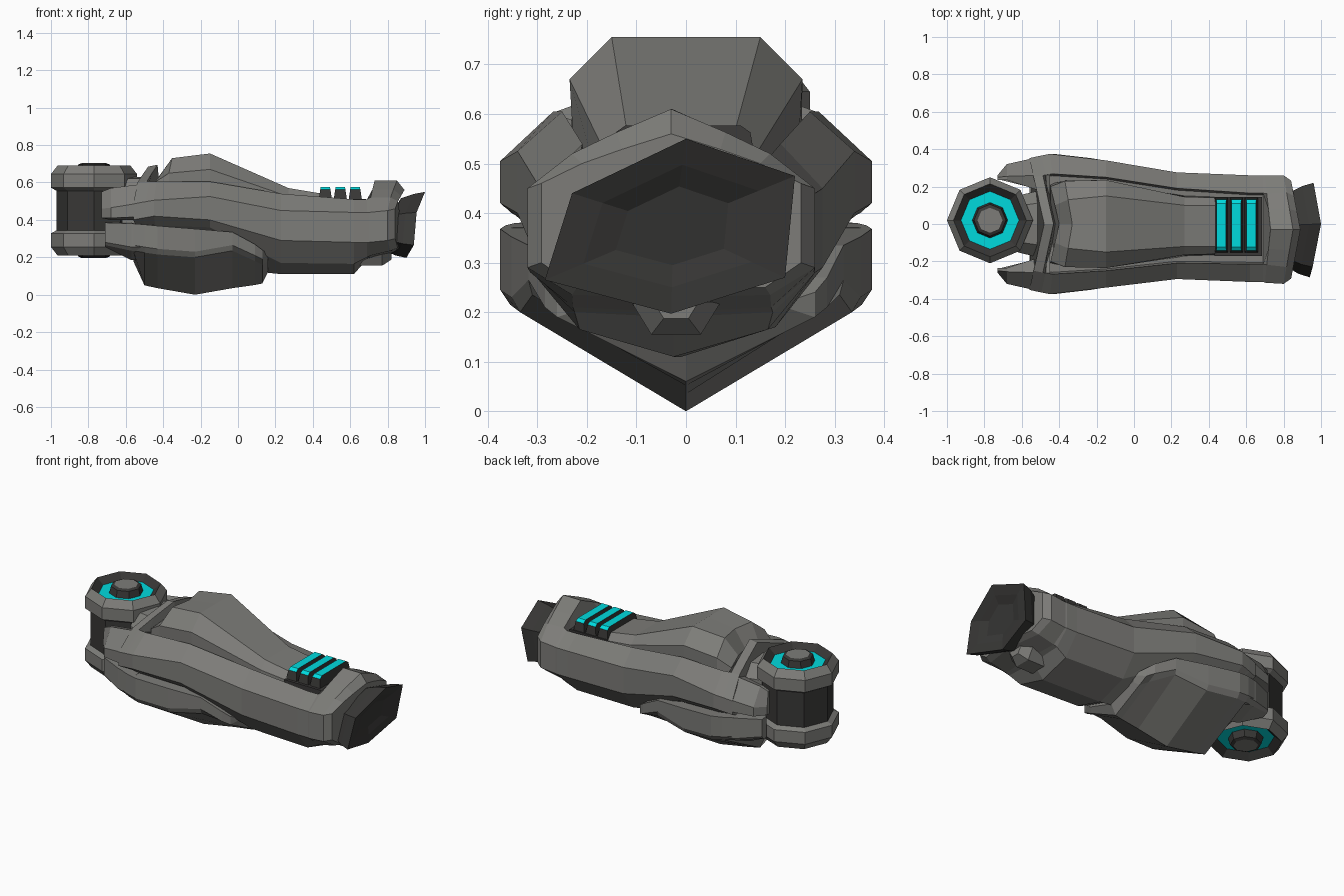
import bpy, bmesh, math
from mathutils import Vector

if "Cube" in bpy.data.objects:
    bpy.data.objects.remove(bpy.data.objects["Cube"])


def material(name, rgb):
    m = bpy.data.materials.new(name)
    m.diffuse_color = (*rgb, 1)
    m.use_nodes = True
    m.node_tree.nodes["Principled BSDF"].inputs["Base Color"].default_value = m.diffuse_color
    return m


GREY = material("warm grey", (0.205, 0.203, 0.19))
DARK = material("charcoal", (0.04, 0.039, 0.037))
CYAN = material("cyan", (0.0, 0.7, 0.73))


def finish(name, bm, mats):
    bmesh.ops.recalc_face_normals(bm, faces=bm.faces)
    me = bpy.data.meshes.new(name)
    bm.to_mesh(me)
    bm.free()
    for m in mats:
        me.materials.append(m)
    ob = bpy.data.objects.new(name, me)
    bpy.context.collection.objects.link(ob)
    return ob


def loft(name, rings, mat):
    """Skin closed rings of equal point count, capping both ends."""
    bm = bmesh.new()
    vs = [[bm.verts.new(p) for p in r] for r in rings]
    n = len(vs[0])
    for a, b in zip(vs, vs[1:]):
        for i in range(n):
            j = (i + 1) % n
            bm.faces.new((a[i], a[j], b[j], b[i]))
    bm.faces.new(vs[0])
    bm.faces.new(vs[-1])
    return finish(name, bm, [mat])


def sym(x, half, vx=0.0, dy=0.0):
    """Full cross-section from a half profile; vx pushes the middle along x."""
    w = max(y for y, z in half)
    full = half + [(-y, z) for y, z in reversed(half) if y > 0]
    return [(x + vx * (1 - abs(y) / w), y + dy, z) for y, z in full]


def lathe(name, profile, mats, centre, flip=False):
    """Eight-sided turned part; each profile point is (radius, z, material of next band)."""
    bm = bmesh.new()
    rings = []
    for r, z, _ in profile:
        z = 0.9 - z if flip else z
        rings.append([bm.verts.new((centre[0] + r * math.cos(k * math.pi / 4),
                                    centre[1] + r * math.sin(k * math.pi / 4), z)) for k in range(8)])
    for s, (a, b) in enumerate(zip(rings, rings[1:])):
        for i in range(8):
            f = bm.faces.new((a[i], a[(i + 1) % 8], b[(i + 1) % 8], b[i]))
            f.material_index = profile[s][2]
    bm.faces.new(rings[0])
    bm.faces.new(rings[-1]).material_index = profile[-1][2]
    return finish(name, bm, mats)


# Main shell: roofed where the middle is above the rim, otherwise a sunken trench
stations = [
    # x, middle push, keel, low side, half width, side top, rim, middle
    (-.56, .08, .20, (.29, .37), .352, .485, (.25, .60), .685),
    (-.51, .08, .20, (.30, .37), .363, .495, (.26, .605), .695),
    (-.495, .08, .20, (.30, .37), .366, .497, (.262, .605), .52),
    (-.45, .05, .20, (.31, .37), .375, .505, (.268, .605), .52),
    (-.15, 0, .15, (.30, .36), .34, .525, (.25, .605), .52),
    (.23, 0, .11, (.19, .17), .285, .45, (.20, .54), .47),
    (.62, 0, .11, (.19, .165), .285, .44, (.19, .51), .45),
    (.70, .03, .20, (.20, .21), .286, .44, (.19, .52), .61),
    (.80, .05, .23, (.20, .235), .29, .45, (.20, .52), .61),
    (.84, .05, .25, (.19, .25), .262, .46, (.18, .50), .56),
]
rings = []
for x, vx, zk, low, w, zh, rim, zc in stations:
    dy = -.03 * min(1, max(0, x / .75))
    zl = zh - (.085 if x < -.3 else .125 if x < 0 else .16)
    inner = (rim[0] * .55, rim[1] + (zc - rim[1]) * .48) if zc > rim[1] else (rim[0] - .01, zc)
    rings.append(sym(x, [(0, zk), low, (w, zl), (w, zh), rim, inner, (0, zc)], vx, dy))
    if x == .62:  # steep trench wall and cut-away keel just before the end cap
        rings.append(sym(.69, [(0, .19), (.2, .2), (w, zl), (w, zh), rim, inner, (0, zc)], 0, dy))
loft("main_shell", rings, GREY)

# Raised cover in the trench
hump = [(-.45, .05, .215, (.20, .60), (.10, .63)), (-.37, .04, .232, (.23, .65), (.13, .73)),
        (-.15, 0, .222, (.235, .67), (.15, .755)), (.27, 0, .162, (.155, .525), (.11, .57)),
        (.45, 0, .155, (.15, .505), (.11, .54))]
loft("top_cover", [sym(x, [(0, .44), (b, .45), s, t, (0, t[1])], vx, -.01 if x > .2 else 0)
                   for x, vx, b, s, t in hump], GREY)

# Under shell with a central keel: x, keel, lower edge, half width, top
under = [(-.56, .18, (.32, .235), .345, .38), (-.50, .05, (.34, .225), .365, .375),
         (-.43, .035, (.355, .215), .375, .368), (-.23, 0, (.335, .20), .352, .352),
         (-.03, .035, (.31, .235), .318, .335), (.09, .052, (.23, .18), .285, .27),
         (.13, .06, (.20, .16), .26, .24), (.16, .12, (.18, .18), .20, .22)]
loft("under_shell", [sym(x, [(0, k), a, (w, a[1] + .03), (w, t), (0, t)])
                     for x, k, a, w, t in under], GREY)

# Fork arms reaching around the joint, above and below
upper_arm = [(-.73, [(.235, .41), (.26, .41), (.26, .46), (.25, .55), (.235, .55)]),
             (-.68, [(.235, .40), (.32, .41), (.32, .465), (.255, .57), (.235, .57)]),
             (-.45, [(.16, .40), (.372, .42), (.372, .503), (.262, .60), (.16, .56)])]
lower_arm = [(-.71, [(.235, .255), (.27, .265), (.28, .28), (.28, .385), (.235, .39)]),
             (-.57, [(.20, .185), (.32, .235), (.343, .255), (.343, .38), (.20, .385)]),
             (-.45, [(.16, .18), (.345, .222), (.37, .25), (.37, .37), (.16, .375)])]
for side, sgn in (("left", 1), ("right", -1)):
    for level, arm in (("upper", upper_arm), ("lower", lower_arm)):
        loft(f"{level}_fork_{side}", [[(x, sgn * y, z) for y, z in pts] for x, pts in arm], GREY)

# Neck linking the joint and the shell
neck = [(0, .25), (.15, .27), (.19, .36), (.19, .55), (.12, .62), (0, .63)]
loft("neck", [sym(-.62, [(y * .8, z) for y, z in neck]), sym(-.46, neck)], GREY)

# Joint: dark core and two matching octagonal discs with recessed glowing rings
C = (-.77, .02)
lathe("joint_core", [(.2, .33, 0), (.2, .57, 0)], [DARK], C)
disc = [(.19, .55, 0), (.23, .572, 0), (.23, .645, 0), (.195, .69, 1), (.155, .655, 2),
        (.095, .655, 1), (.085, .695, 1), (.067, .703, 0)]
lathe("joint_disc_top", disc, [GREY, DARK, CYAN], C)
lathe("joint_disc_bottom", disc, [GREY, DARK, CYAN], C, flip=True)

# Wrist cuff with a hollow, skewed six-sided mouth
mouth = [Vector(p) for p in ((1, 0, .55), (.96, .22, .475), (.93, .20, .27),
                             (.90, -.03, .197), (.94, -.285, .265), (.955, -.23, .44))]
mid = Vector((.95, -.025, .375))


def mouth_ring(scale, dx):
    return [mid + (p - mid) * scale + Vector((dx, 0, 0)) for p in mouth]


loft("wrist_cuff", [mouth_ring(.80, -.12), mouth_ring(.93, -.06), mouth_ring(1, 0),
                    mouth_ring(.70, -.012), mouth_ring(.45, -.03)], DARK)

# Small nub under the wrist
nub = [(-.11, .22), (-.07, .155), (.03, .155), (.07, .22), (.03, .27), (-.07, .27)]
loft("wrist_nub", [[(x, -.02 + (y + .02) * s, .22 + (z - .22) * s) for y, z in nub]
                   for x, s in ((.62, .8), (.66, 1), (.77, 1), (.82, .5))], GREY)


# Vent: dark tray with three bars, glowing on their tops and bevelled ends
def slab(name, x, layers, mat):
    """Stacked rectangles given as (half width, y min, y max, z)."""
    return loft(name, [[(x - h, a, z), (x + h, a, z), (x + h, b, z), (x - h, b, z)]
                       for h, a, b, z in layers], mat)


slab("vent_tray", .557, [(.127, -.17, .145, .44), (.127, -.17, .145, .512)], DARK)
for i in range(3):
    bar = slab(f"vent_bar_{i + 1}", .467 + .08 * i,
               [(.036, -.155, .14, .505), (.027, -.142, .13, .563), (.025, -.122, .11, .577)], DARK)
    bar.data.materials.append(CYAN)
    for f in bar.data.polygons:
        if f.normal.z > .4:
            f.material_index = 1
